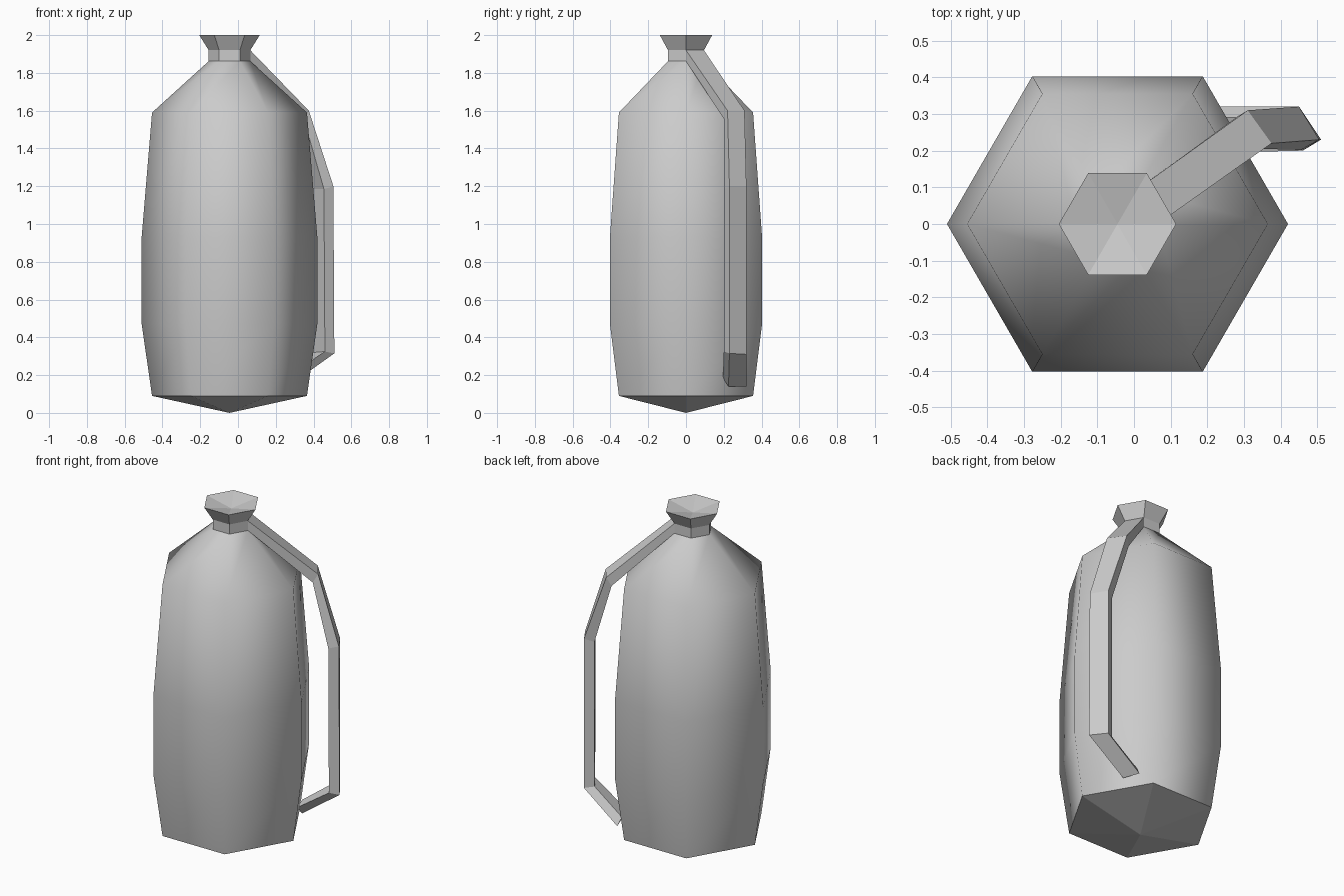
import bpy, bmesh
from math import cos, sin, radians
from mathutils import Vector

cube = bpy.data.objects.get("Cube")
if cube:
    bpy.data.objects.remove(cube, do_unlink=True)

grey = bpy.data.materials.new("plain grey")
grey.use_nodes = True
colour = (0.6, 0.6, 0.6, 1)
grey.diffuse_color = colour
grey.node_tree.nodes["Principled BSDF"].inputs["Base Color"].default_value = colour

AXIS_X = -0.045


def finish(name, bm):
    bmesh.ops.recalc_face_normals(bm, faces=bm.faces)
    mesh = bpy.data.meshes.new(name)
    bm.to_mesh(mesh)
    bm.free()
    mesh.materials.append(grey)
    obj = bpy.data.objects.new(name, mesh)
    bpy.context.collection.objects.link(obj)


def bridge(bm, lower, upper, smooth=False):
    n = len(lower)
    for i in range(n):
        j = (i + 1) % n
        face = bm.faces.new((lower[i], lower[j], upper[j], upper[i]))
        face.smooth = smooth


def fan(bm, ring, tip):
    centre = bm.verts.new(tip)
    for i in range(len(ring)):
        bm.faces.new((ring[i], ring[(i + 1) % len(ring)], centre))


# Six-sided bottle: smooth belly and shoulder, flat neck, dished top, pointed base
profile = [(0.41, 0.09), (0.465, 0.47), (0.465, 0.93), (0.41, 1.59),
           (0.11, 1.862), (0.11, 1.92), (0.16, 2.0)]
bm = bmesh.new()
rings = [[bm.verts.new((AXIS_X + r * cos(radians(60 * k)), r * sin(radians(60 * k)), z))
          for k in range(6)] for r, z in profile]
for i in range(len(rings) - 1):
    bridge(bm, rings[i], rings[i + 1], smooth=i < 4)
fan(bm, rings[0], (AXIS_X, 0, 0))
fan(bm, rings[-1], (AXIS_X, 0, 1.965))
finish("bottle", bm)

# Handle: two outer edge points per joint, plus the step to the inner edge
joints = [((0.01, 0.095, 1.92), (0.065, 0, 1.92), (0, 0, -0.058)),
          ((0.31, 0.31, 1.6), (0.375, 0.22, 1.6), (-0.025, -0.015, -0.05)),
          ((0.45, 0.32, 1.2), (0.505, 0.23, 1.2), (-0.05, -0.028, -0.015)),
          ((0.45, 0.32, 0.31), (0.51, 0.23, 0.315), (-0.05, -0.03, 0.01)),
          ((0.23, 0.32, 0.14), (0.265, 0.225, 0.14), (-0.01, -0.03, 0.045))]
bm = bmesh.new()
loops = []
for a, b, step in joints:
    a, b, step = Vector(a), Vector(b), Vector(step)
    loops.append([bm.verts.new(p) for p in (a, b, b + step, a + step)])
for lower, upper in zip(loops, loops[1:]):
    bridge(bm, lower, upper)
bm.faces.new(loops[0])
bm.faces.new(loops[-1])
finish("handle", bm)
